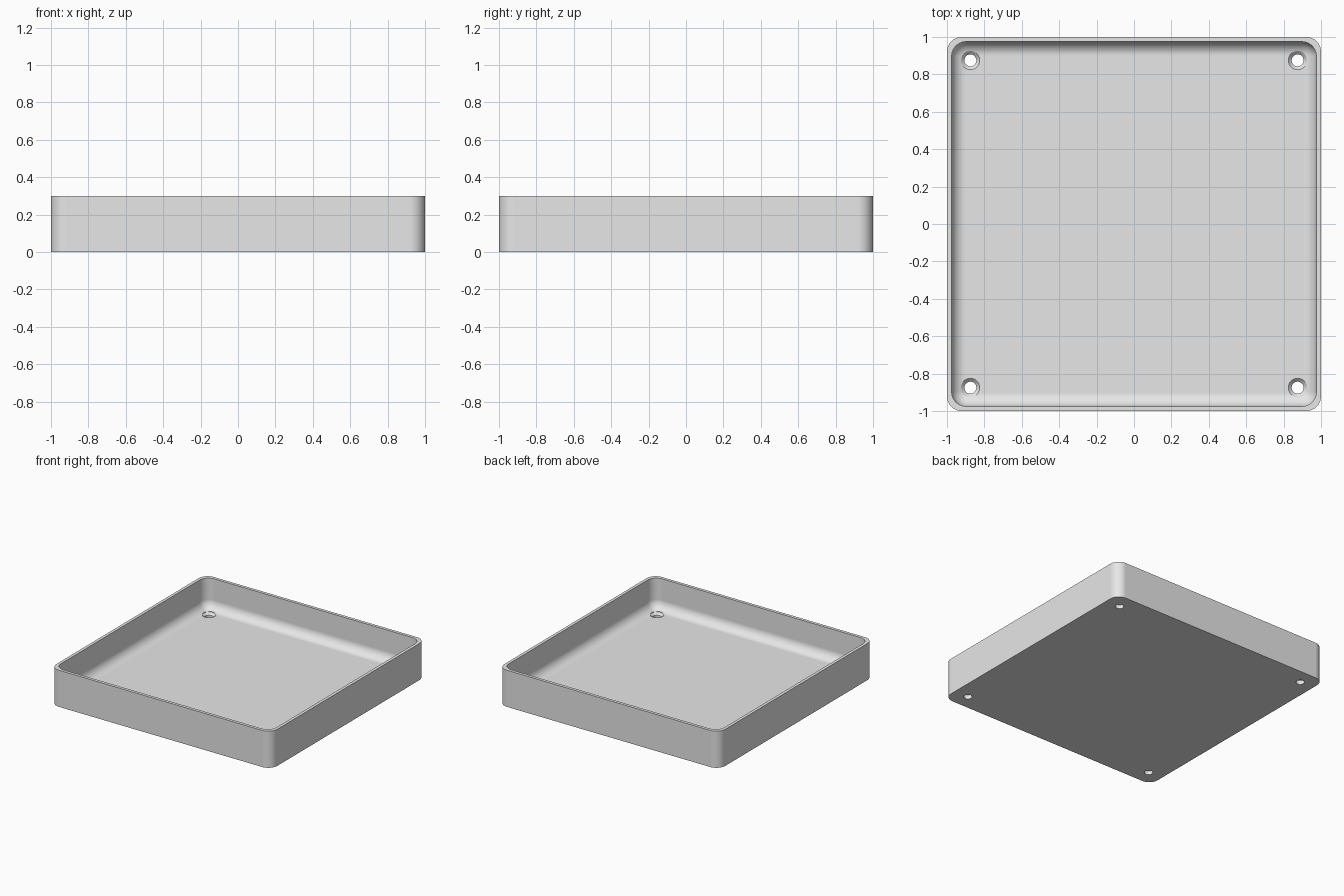
import bpy, bmesh
from math import sin, cos, pi

cube = bpy.data.objects.get("Cube")
if cube:
    bpy.data.objects.remove(cube, do_unlink=True)

HEIGHT, FLOOR, WALL = 0.30, 0.05, 0.025
OUTER_R, INNER_R, FILLET = 0.08, 0.078, 0.075
HOLE_POS, HOLE_R, SINK_R = 0.875, 0.032, 0.05
STEPS = 10


def ring(bm, half, radius, z, cx=0, cy=0):
    """Rounded square of vertices; a circle when half equals radius."""
    verts = []
    for corner, (sx, sy) in enumerate([(1, 1), (-1, 1), (-1, -1), (1, -1)]):
        # full circles share their quadrant ends
        count = STEPS if half == radius else STEPS + 1
        for i in range(count):
            a = (corner + i / STEPS) * pi / 2
            verts.append(bm.verts.new((cx + sx * (half - radius) + radius * cos(a),
                                       cy + sy * (half - radius) + radius * sin(a), z)))
    return verts


def loft(name, levels, cx=0, cy=0):
    """Skin a stack of rings given as (half, radius, z), capping both ends."""
    bm = bmesh.new()
    rings = [ring(bm, *level, cx, cy) for level in levels]
    for a, b in zip(rings, rings[1:]):
        for i in range(len(a)):
            j = (i + 1) % len(a)
            bm.faces.new((a[i], a[j], b[j], b[i]))
    bm.faces.new(rings[0])
    bm.faces.new(rings[-1])
    bmesh.ops.recalc_face_normals(bm, faces=bm.faces)
    mesh = bpy.data.meshes.new(name)
    bm.to_mesh(mesh)
    bm.free()
    obj = bpy.data.objects.new(name, mesh)
    bpy.context.collection.objects.link(obj)
    return obj


# Tray: outer wall, rim, inner wall, rounded fillet down to the floor
inner = 1 - WALL
levels = [(1, OUTER_R, 0), (1, OUTER_R, HEIGHT), (inner, INNER_R, HEIGHT)]
for i in range(STEPS + 1):
    a = i / STEPS * pi / 2
    inset = FILLET * (1 - cos(a))
    levels.append((inner - inset, INNER_R - inset, FLOOR + FILLET * (1 - sin(a))))
tray = loft("tray", levels)

gray = bpy.data.materials.new("light gray")
gray.use_nodes = True
color = (0.8, 0.8, 0.8, 1)
gray.diffuse_color = color
gray.node_tree.nodes["Principled BSDF"].inputs["Base Color"].default_value = color
tray.data.materials.append(gray)

# Countersunk screw holes in the four corners
bpy.context.view_layer.objects.active = tray
tray.select_set(True)
sink_z = FLOOR - (SINK_R - HOLE_R)
profile = [(HOLE_R, HOLE_R, -0.05), (HOLE_R, HOLE_R, sink_z),
           (SINK_R, SINK_R, FLOOR), (SINK_R, SINK_R, FLOOR + 0.05)]
for sx in (-1, 1):
    for sy in (-1, 1):
        cutter = loft("hole_cutter", profile, sx * HOLE_POS, sy * HOLE_POS)
        cutter.hide_render = True
        cut = tray.modifiers.new("screw_hole", 'BOOLEAN')
        cut.operation = 'DIFFERENCE'
        cut.solver = 'EXACT'
        cut.object = cutter
        bpy.ops.object.modifier_apply(modifier=cut.name)
        bpy.data.objects.remove(cutter, do_unlink=True)

# Smooth corners and fillet, with the large faces kept flat
bpy.ops.object.shade_smooth_by_angle(angle=pi / 6)
weighted = tray.modifiers.new("flat_faces", 'WEIGHTED_NORMAL')
weighted.keep_sharp = True
